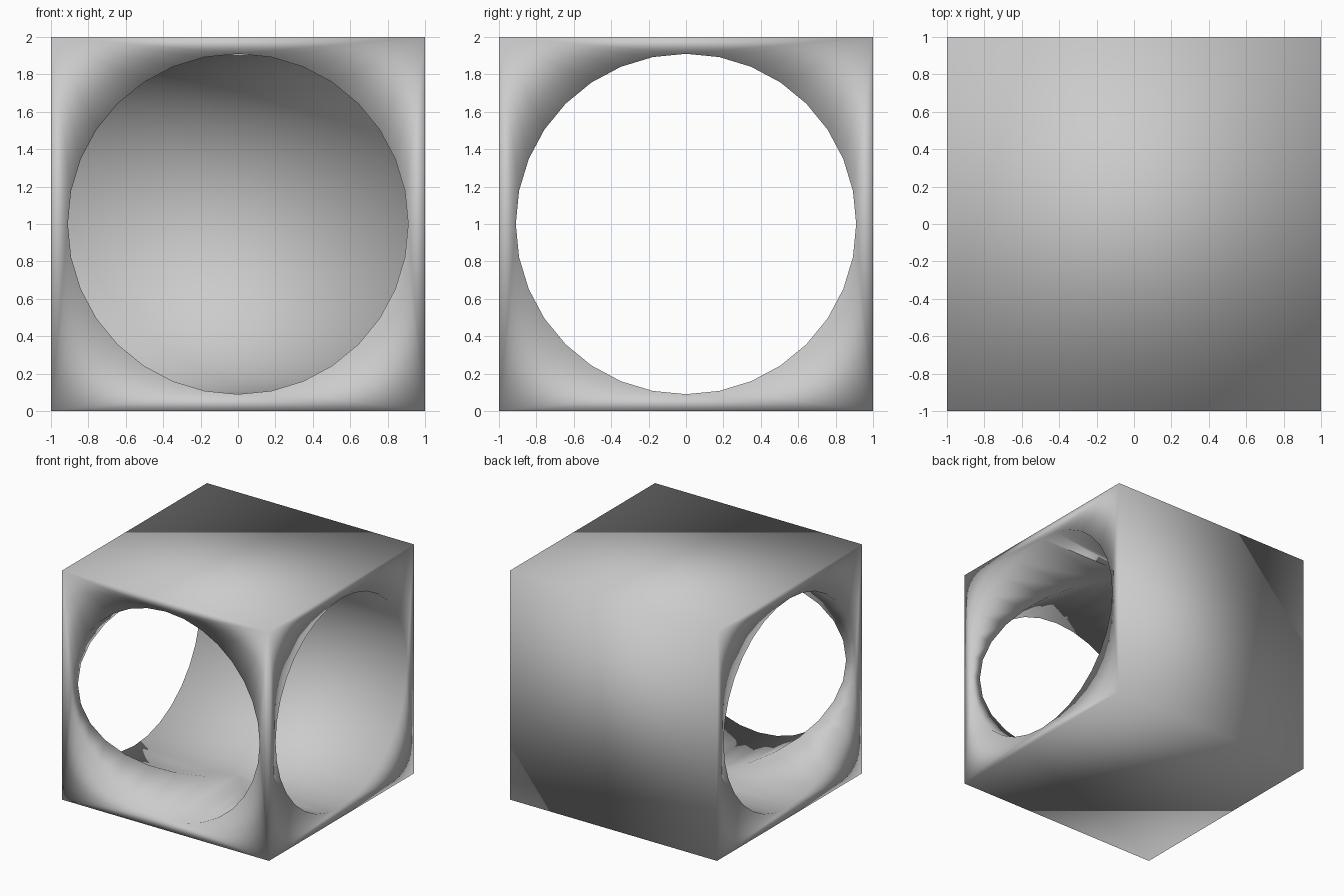
import bpy
from math import pi

if "Cube" in bpy.data.objects:
    bpy.data.objects.remove(bpy.data.objects["Cube"])

R = 0.91  # bore radius


def bore(name, loc, rot, depth):
    bpy.ops.mesh.primitive_cylinder_add(vertices=32, radius=R, depth=depth,
                                        location=loc, rotation=rot)
    ob = bpy.context.object
    ob.name = name
    ob.hide_render = True
    return ob


# Solid block standing on the floor
bpy.ops.mesh.primitive_cube_add(size=2, location=(0, 0, 1))
block = bpy.context.object
block.name = "bored_block"

# Tunnel from left to right, and a front opening that meets it at the middle
cutters = [bore("side_tunnel", (0, 0, 1), (pi / 2, 0, pi / 2), 2.4),
           bore("front_opening", (0, -0.6, 1), (pi / 2, 0, 0), 1.2)]

for cutter in cutters:
    mod = block.modifiers.new(cutter.name, 'BOOLEAN')
    mod.operation = 'DIFFERENCE'
    mod.solver = 'EXACT'
    mod.object = cutter
    bpy.ops.object.select_all(action='DESELECT')
    block.select_set(True)
    bpy.context.view_layer.objects.active = block
    bpy.ops.object.modifier_apply(modifier=mod.name)
    bpy.data.objects.remove(cutter)

# Original is smooth shaded all over
bpy.ops.object.shade_smooth()
